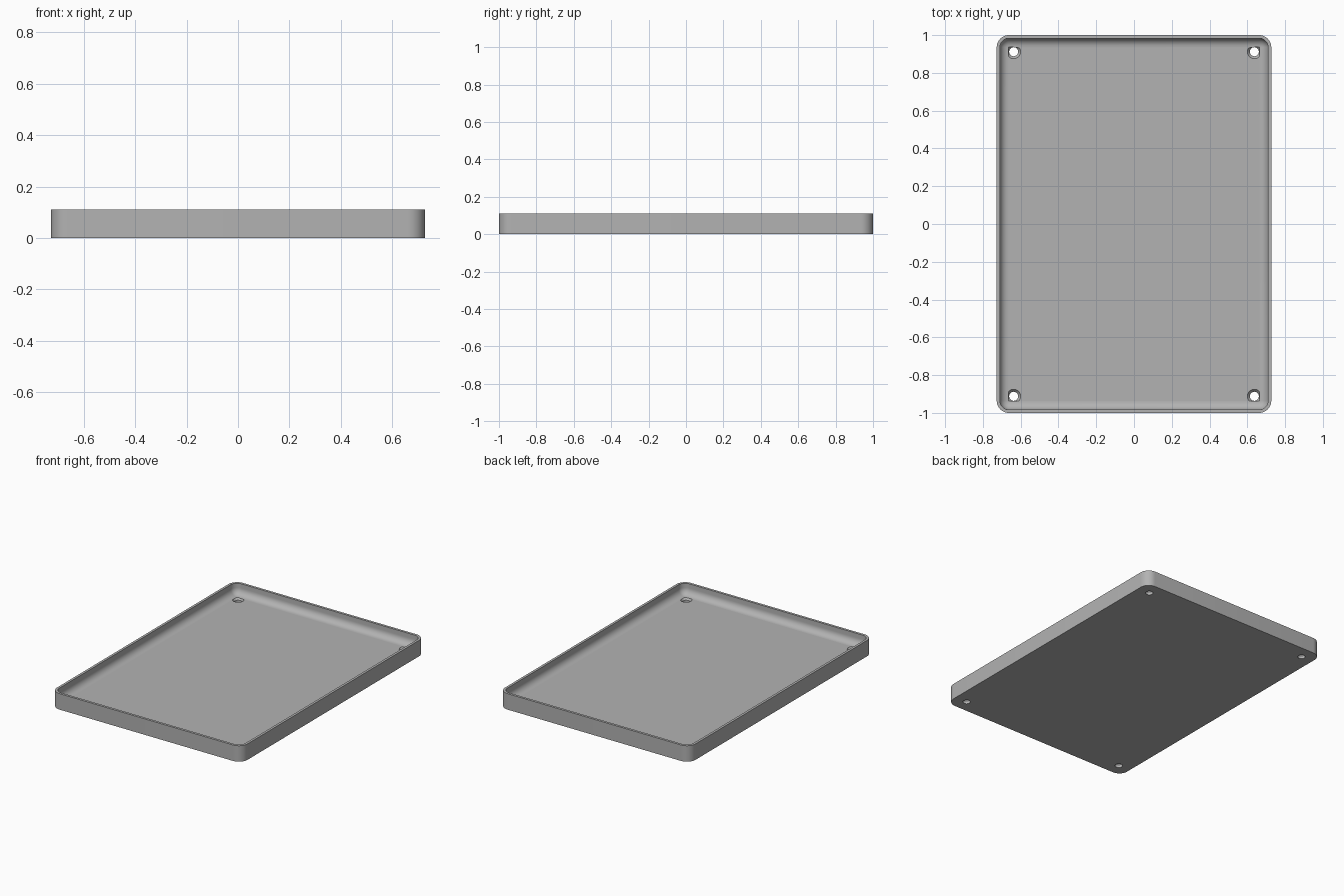
import bpy, bmesh
from math import sin, cos, pi, radians

old = bpy.data.objects.get("Cube")
if old:
    bpy.data.objects.remove(old, do_unlink=True)

HALF_X, HALF_Y, HEIGHT = 0.727, 1.0, 0.11
CORNER, WALL, FLOOR, FILLET = 0.065, 0.017, 0.035, 0.045
HOLE_X, HOLE_Y, HOLE_R, SINK_R = 0.637, 0.912, 0.024, 0.037
CORNER_STEPS, FILLET_STEPS, HOLE_STEPS = 10, 8, 32

bm = bmesh.new()


def rounded_ring(inset, z):
    """Closed rounded-rectangle loop, inset from the outer wall."""
    r = max(CORNER - inset, 0.006)
    cx, cy = HALF_X - inset - r, HALF_Y - inset - r
    verts = []
    for k, (sx, sy) in enumerate([(1, 1), (-1, 1), (-1, -1), (1, -1)]):
        for i in range(CORNER_STEPS + 1):
            a = (k + i / CORNER_STEPS) * pi / 2
            verts.append(bm.verts.new((sx * cx + r * cos(a), sy * cy + r * sin(a), z)))
    return verts


def circle_ring(x, y, r, z):
    angles = [2 * pi * i / HOLE_STEPS for i in range(HOLE_STEPS)]
    return [bm.verts.new((x + r * cos(a), y + r * sin(a), z)) for a in angles]


def skin(rings):
    """Join successive loops with quads."""
    for a, b in zip(rings, rings[1:]):
        for i in range(len(a)):
            j = (i + 1) % len(a)
            bm.faces.new((a[i], a[j], b[j], b[i]))


def fill(rings):
    """Fill a flat outline, leaving the inner loops open."""
    edges = []
    for ring in rings:
        for i, v in enumerate(ring):
            w = ring[(i + 1) % len(ring)]
            edges.append(bm.edges.get((v, w)) or bm.edges.new((v, w)))
    bmesh.ops.triangle_fill(bm, edges=edges, use_beauty=True, use_dissolve=False)


# Outer wall, rim, inner wall and the rounded cove down to the floor
section = [(0, 0), (0, HEIGHT), (WALL, HEIGHT)]
for i in range(FILLET_STEPS + 1):
    a = i / FILLET_STEPS * pi / 2
    section.append((WALL + FILLET * (1 - cos(a)), FLOOR + FILLET * (1 - sin(a))))
shell = [rounded_ring(inset, z) for inset, z in section]
skin(shell)

# Countersunk screw holes in the four corners
holes = []
for sx in (-1, 1):
    for sy in (-1, 1):
        x, y = sx * HOLE_X, sy * HOLE_Y
        rings = [circle_ring(x, y, r, z) for r, z in
                 ((SINK_R, FLOOR), (HOLE_R, FLOOR - 0.015), (HOLE_R, 0))]
        skin(rings)
        holes.append(rings)

# Floor and underside
fill([shell[-1]] + [h[0] for h in holes])
fill([shell[0]] + [h[-1] for h in holes])
bmesh.ops.recalc_face_normals(bm, faces=bm.faces)

mesh = bpy.data.meshes.new("tray")
bm.to_mesh(mesh)
bm.free()
tray = bpy.data.objects.new("tray", mesh)
bpy.context.collection.objects.link(tray)

# Plain grey material
grey = bpy.data.materials.new("grey")
grey.use_nodes = True
color = (0.45, 0.45, 0.45, 1)
grey.diffuse_color = color
grey.node_tree.nodes["Principled BSDF"].inputs["Base Color"].default_value = color
mesh.materials.append(grey)

bpy.ops.object.select_all(action='DESELECT')
tray.select_set(True)
bpy.context.view_layer.objects.active = tray
bpy.ops.object.shade_smooth_by_angle(angle=radians(30))
